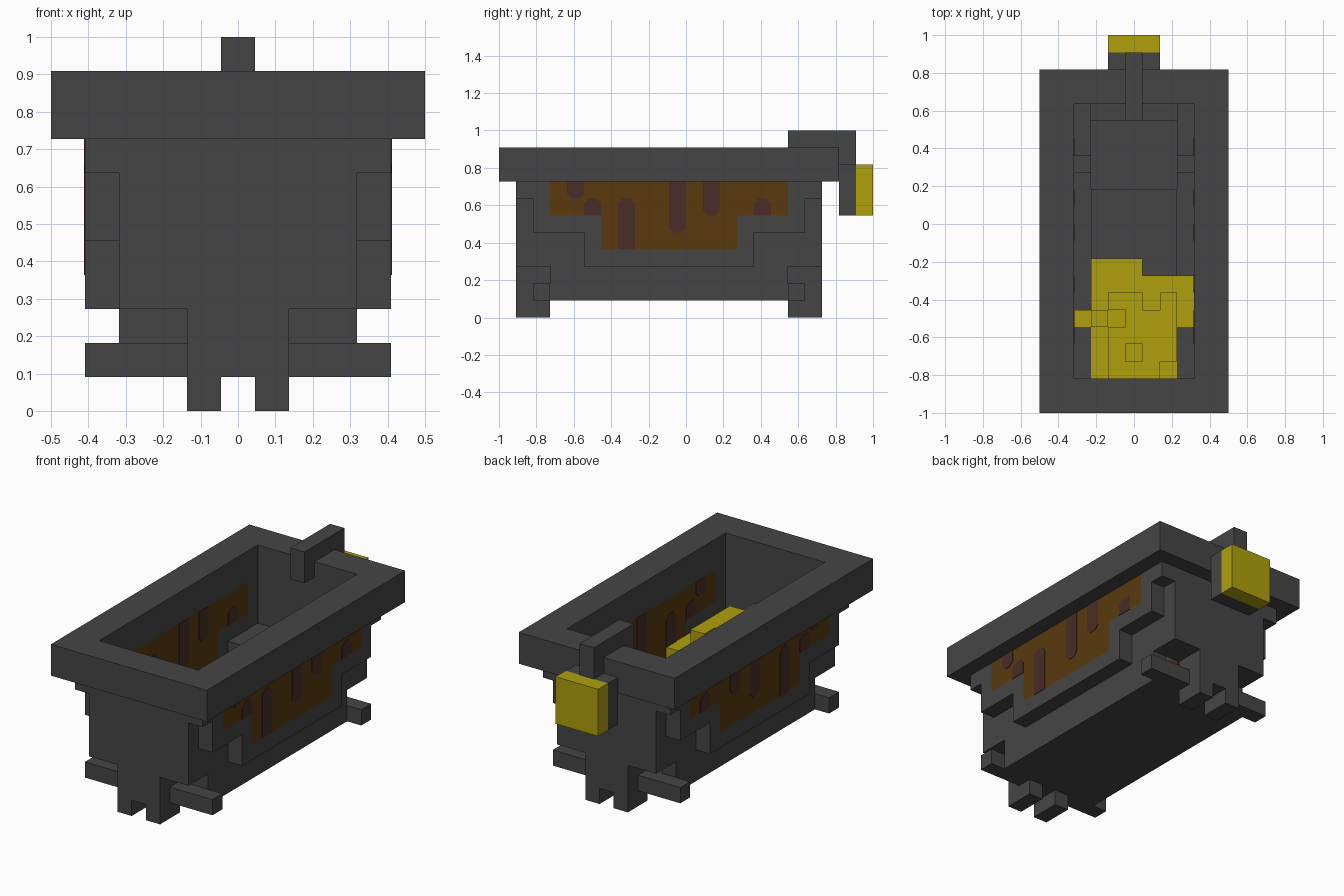
import bpy
import bmesh
from mathutils import Vector

if "Cube" in bpy.data.objects:
    bpy.data.objects.remove(bpy.data.objects["Cube"], do_unlink=True)

UNIT = 1 / 11      # size of one block
MID = -1           # the tub's own mirror plane along y, in blocks


def material(name, colour):
    mat = bpy.data.materials.new(name)
    mat.use_nodes = True
    mat.diffuse_color = (*colour, 1)
    mat.node_tree.nodes["Principled BSDF"].inputs["Base Color"].default_value = (*colour, 1)
    return mat


iron = material("dark iron", (.06, .06, .06))
wood = material("brown panel", (.1, .042, .004))
drip_red = material("dark red drips", (.068, .026, .02))
gold = material("gold", (.43, .35, .004))


def finish(name, bm, mat):
    bmesh.ops.recalc_face_normals(bm, faces=bm.faces)
    bmesh.ops.scale(bm, vec=(UNIT,) * 3, verts=bm.verts)
    mesh = bpy.data.meshes.new(name)
    bm.to_mesh(mesh)
    bm.free()
    mesh.materials.append(mat)
    obj = bpy.data.objects.new(name, mesh)
    bpy.context.collection.objects.link(obj)
    return obj


def add_prism(bm, points, direction):
    """Extrude a flat outline along a direction."""
    face = bm.faces.new([bm.verts.new(p) for p in points])
    out = bmesh.ops.extrude_face_region(bm, geom=[face], use_keep_orig=True)
    moved = [v for v in out["geom"] if isinstance(v, bmesh.types.BMVert)]
    bmesh.ops.translate(bm, vec=Vector(direction), verts=moved)


def add_box(bm, x, y, z):
    base = [(x[0], y[0], z[0]), (x[1], y[0], z[0]), (x[1], y[1], z[0]), (x[0], y[1], z[0])]
    add_prism(bm, base, (0, 0, z[1] - z[0]))


def box(name, x, y, z, mat=iron):
    bm = bmesh.new()
    add_box(bm, x, y, z)
    return finish(name, bm, mat)


def flip(span, centre=0):
    return (2 * centre - span[1], 2 * centre - span[0])


def four_boxes(name, x, y, z):
    """One box copied to both sides and both ends."""
    for side, xs in (("left", x), ("right", flip(x))):
        for end, ys in (("front", y), ("back", flip(y, MID))):
            box(f"{end}_{side}_{name}", xs, ys, z)


def end_boxes(name, x, y, z):
    for end, ys in (("front", y), ("back", flip(y, MID))):
        box(f"{end}_{name}", x, ys, z)


def side_prisms(name, outline, x0, x1, mat):
    """A side outline in y and z, on both sides."""
    for side, s in (("left", 1), ("right", -1)):
        bm = bmesh.new()
        add_prism(bm, [(s * x0, y, z) for y, z in outline], (s * (x1 - x0), 0, 0))
        finish(f"{side}_{name}", bm, mat)


def mirrored_outline(half):
    return half + [(2 * MID - y, z) for y, z in reversed(half)]


# Rim: a rectangular frame
bm = bmesh.new()
corners = [(-1, 0), (1, 0), (1, 1), (-1, 1)]
outer = [bm.verts.new((5.5 * a, -11 + 20 * b, 8)) for a, b in corners]
inner = [bm.verts.new((3.5 * a, -9 + 16 * b, 8)) for a, b in corners]
ring = [bm.faces.new((outer[i - 1], outer[i], inner[i], inner[i - 1])) for i in range(4)]
out = bmesh.ops.extrude_face_region(bm, geom=ring, use_keep_orig=True)
bmesh.ops.translate(bm, vec=(0, 0, 2),
                    verts=[v for v in out["geom"] if isinstance(v, bmesh.types.BMVert)])
finish("rim", bm, iron)

# Tub body: floor, low walls, ends and inner steps
box("floor", (-3.5, 3.5), (-8, 6), (1, 2))
for side, xs in (("left", (2.5, 3.5)), ("right", (-3.5, -2.5))):
    box(f"{side}_low_wall", xs, (-8, 6), (2, 3))
box("raised_bed", (-2.5, 2.5), (-8, 2), (2, 4))
end_boxes("wall", (-3.5, 3.5), (-10, -9), (3, 8))
end_boxes("inner_step", (-2.5, 2.5), (-9, -8), (3, 4))
four_boxes("inner_ledge", (2.5, 3.5), (-9, -6), (3, 5))
four_boxes("small_ledge", (2.5, 3.5), (-6, -5), (3, 4))

# Stepped side trim, framing the panel
side_prisms("stepped_trim", mirrored_outline(
    [(-8, 8), (-10, 8), (-10, 7), (-9, 7), (-9, 5), (-6, 5), (-6, 3)])
    + [(6, 8), (6, 6), (3, 6), (3, 4), (-5, 4), (-5, 6), (-8, 6)][1:], 3.5, 4.5, iron)
side_prisms("panel", mirrored_outline([(-8, 8), (-8, 6), (-5, 6), (-5, 4)]), 3.5, 4.5, wood)

# Painted drips with clipped ends, showing on both faces of each panel
drips = [(-7, 7, 8, False), (-6, 6, 7, True), (-4, 4, 7, True),
         (-1, 5, 8, False), (1, 6, 8, False), (4, 6, 7, True)]
CUT = .28
for n, (y, low, high, round_top) in enumerate(drips):
    tip, flat, s = (high, low, -1) if round_top else (low, high, 1)
    side_prisms(f"drip_{n}", [(y, flat), (y, tip + s * CUT), (y + CUT, tip),
                              (y + 1 - CUT, tip), (y + 1, tip + s * CUT), (y + 1, flat)],
                3.47, 4.53, drip_red)

# Feet and cross bars at both ends
end_boxes("foot_block", (-1.5, 1.5), (-10, -8), (1, 3))
four_boxes("foot", (.5, 1.5), (-10, -8), (0, 1))
four_boxes("cross_bar", (1.5, 4.5), (-9, -8), (1, 2))

# Hook over the back rim, carrying a tag
bm = bmesh.new()
hook = [(6, 9), (6, 11), (10, 11), (10, 9), (9, 9), (9, 10), (7, 10), (7, 9)]
add_prism(bm, [(-.5, y, z) for y, z in hook], (1, 0, 0))
finish("hook", bm, iron)
box("tag_backing", (-1.5, 1.5), (9, 10), (6, 9))
box("gold_tag", (-1.5, 1.5), (10, 11), (6, 9), gold)

# Gold heap: one row of blocks per line, back to front (0 = empty)
rows = ["0555000", "0555555", "0566565", "5656665", "5566665",
        "0565660", "5566650", "0550500"]
rows[0] = "0555000"
bm = bmesh.new()
for r, row in enumerate(rows[:-1]):
    for c, top in enumerate(row):
        if top != "0":
            add_box(bm, (c - 3.5, c - 2.5), (-3 - r, -2 - r), (3, int(top)))
for c in (1, 2, 4):
    add_box(bm, (c - 3.5, c - 2.5), (-9, -8), (4, 5))
finish("gold_heap", bm, gold)
